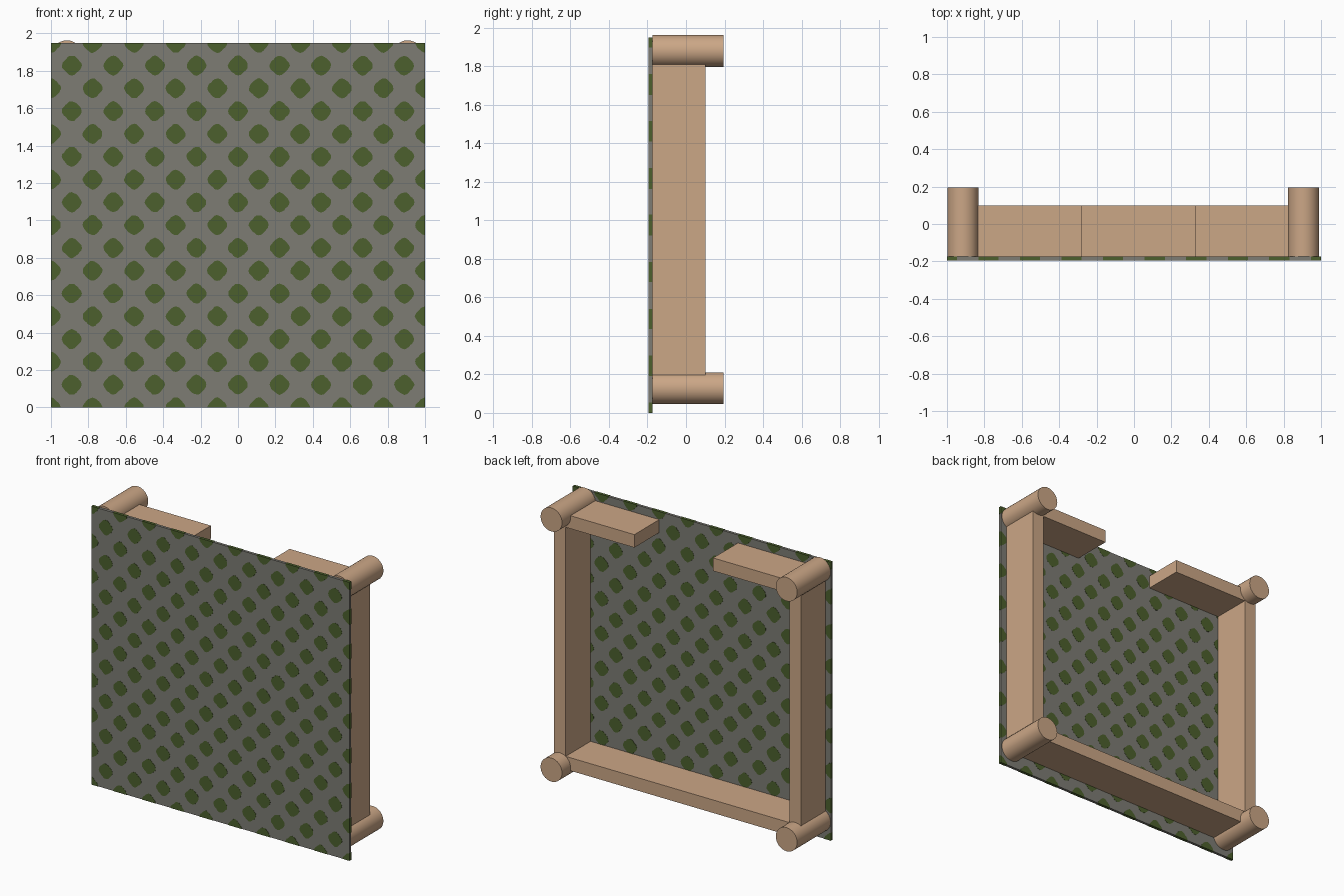
import bpy, bmesh, math, random
from mathutils import Matrix

if "Cube" in bpy.data.objects:
    bpy.data.objects.remove(bpy.data.objects["Cube"])

random.seed(4)


def material(name, rgb):
    m = bpy.data.materials.new(name)
    m.diffuse_color = (*rgb, 1)
    m.use_nodes = True
    m.node_tree.nodes["Principled BSDF"].inputs["Base Color"].default_value = m.diffuse_color
    return m


WOOD = material("tan wood", (0.60, 0.385, 0.24))
GREY = material("warm grey", (0.205, 0.20, 0.175))
GREEN = material("moss green", (0.072, 0.115, 0.026))


def finish(name, bm, mat):
    bmesh.ops.recalc_face_normals(bm, faces=bm.faces)
    mesh = bpy.data.meshes.new(name)
    bm.to_mesh(mesh)
    bm.free()
    mesh.materials.append(mat)
    ob = bpy.data.objects.new(name, mesh)
    bpy.context.collection.objects.link(ob)
    return ob


def box(name, x, y, z, mat):
    """Box from (min, max) pairs on each axis."""
    bm = bmesh.new()
    bmesh.ops.create_cube(bm, size=1)
    for v in bm.verts:
        v.co = [a + (b - a) * (c + 0.5) for (a, b), c in zip((x, y, z), v.co)]
    return finish(name, bm, mat)


def peg(name, x, z, radius, y0, y1):
    """Round peg lying along y."""
    bm = bmesh.new()
    bmesh.ops.create_cone(bm, cap_ends=True, segments=32, radius1=radius,
                          radius2=radius, depth=y1 - y0)
    turn = Matrix.Rotation(math.pi / 2, 4, 'X')
    bm.transform(Matrix.Translation((x, (y0 + y1) / 2, z)) @ turn)
    ob = finish(name, bm, WOOD)
    bpy.context.view_layer.objects.active = ob
    ob.select_set(True)
    bpy.ops.object.shade_smooth_by_angle(angle=math.radians(40))
    ob.select_set(False)


# Panel
FRONT, BACK, TOP = -0.195, -0.174, 1.95
E = 0.001
box("panel", (-1 + E, 1 - E), (FRONT + E, BACK - E), (E, TOP - E), GREY)

# Staggered green spots, running through the panel and cut off at its edges
ROWS, SIDES = 16, 24
bm = bmesh.new()
for row in range(ROWS + 1):
    odd = row % 2
    for col in range(10 - odd):
        cx = -1 + (col + odd / 2) * 2 / 9
        cz = row * TOP / ROWS
        ring = []
        for i in range(SIDES):
            a = math.tau * i / SIDES
            r = 0.050 * (1 + 0.07 * math.cos(4 * a)) + random.uniform(-.002, .002)
            p = (round(max(-1, min(1, cx + r * math.cos(a))), 5),
                 round(max(0, min(TOP, cz + r * math.sin(a))), 5))
            if p not in ring:
                ring.append(p)
        f = bm.faces.new([bm.verts.new((x, FRONT, z)) for x, z in ring])
        b = bm.faces.new([bm.verts.new((x, BACK, z)) for x, z in reversed(ring)])
        fv, bv = list(f.verts), list(reversed(b.verts))
        for i in range(len(fv)):
            bm.faces.new((fv[i - 1], fv[i], bv[i], bv[i - 1]))
finish("green_spots", bm, GREEN)

# Corner pegs and upright posts behind the panel
LEFT, RIGHT, LOW, HIGH = -0.915, 0.907, 0.128, 1.88
RAIL_Y = (BACK - E, 0.10)
for side, x in (("left", LEFT), ("right", RIGHT)):
    for level, z in (("lower", LOW), ("upper", HIGH)):
        peg(f"{side}_{level}_peg", x, z, 0.083, BACK - E, 0.195)
    box(f"{side}_post", (x - 0.045, x + 0.045), RAIL_Y, (LOW, HIGH), WOOD)

# Bottom rail and the two short top rails with a gap between
box("bottom_rail", (LEFT, RIGHT), RAIL_Y, (0.107, 0.198), WOOD)
box("top_rail_left", (LEFT, -0.28), RAIL_Y, (1.802, 1.893), WOOD)
box("top_rail_right", (0.33, RIGHT), RAIL_Y, (1.802, 1.893), WOOD)
